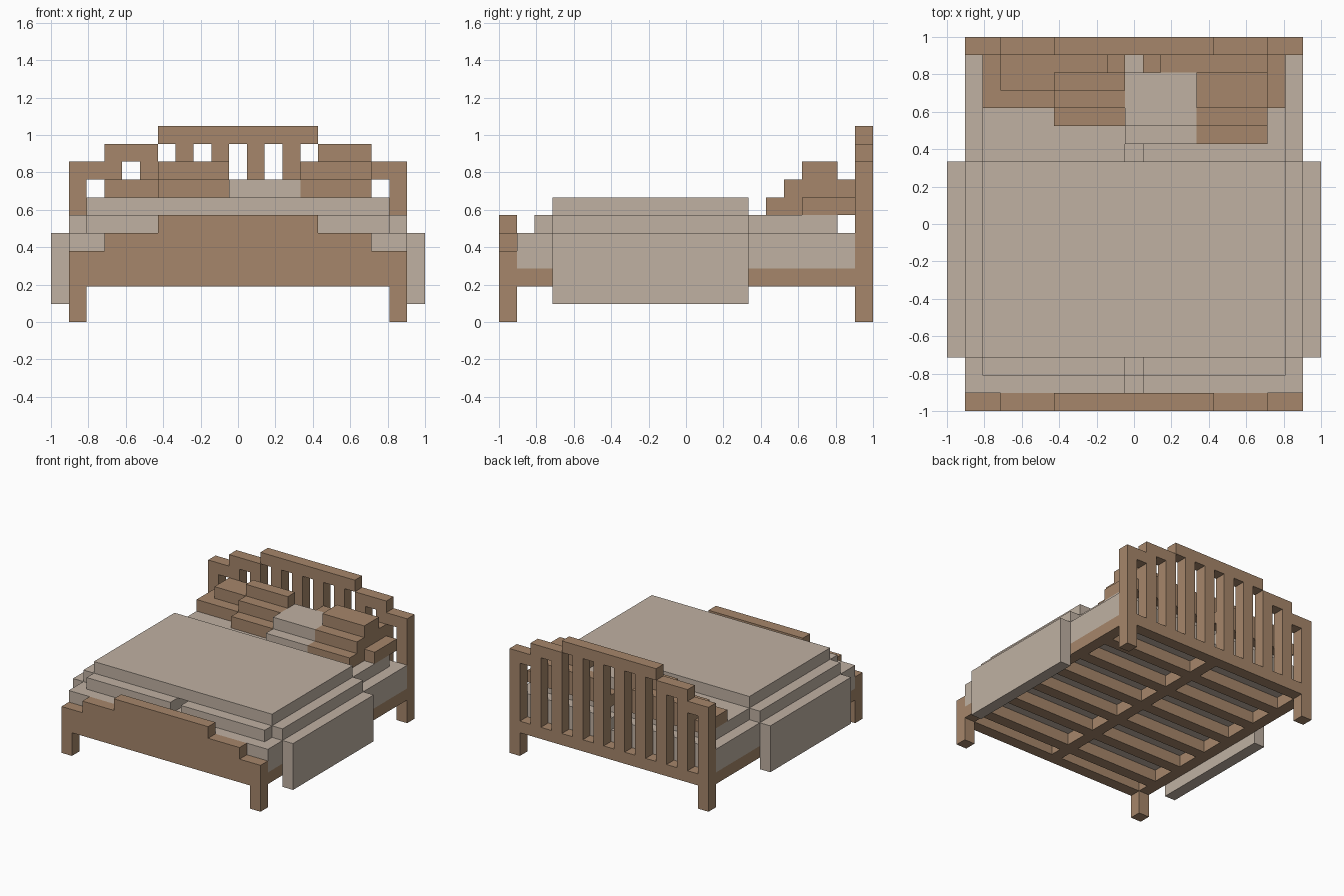
import bpy, bmesh

old = bpy.data.objects.get("Cube")
if old:
    bpy.data.objects.remove(old, do_unlink=True)

U = 2 / 21          # one block of the grid; the bed is 21 blocks square
N = 21


def material(name, rgb):
    m = bpy.data.materials.new(name)
    m.use_nodes = True
    m.diffuse_color = (*rgb, 1)
    m.node_tree.nodes["Principled BSDF"].inputs["Base Color"].default_value = (*rgb, 1)
    return m


WOOD = material("wood_brown", (0.380, 0.240, 0.145))
CLOTH = material("linen_grey", (0.525, 0.440, 0.365))


def finish(name, bm, mat):
    bmesh.ops.recalc_face_normals(bm, faces=bm.faces)
    me = bpy.data.meshes.new(name)
    bm.to_mesh(me)
    bm.free()
    me.materials.append(mat)
    ob = bpy.data.objects.new(name, me)
    bpy.context.collection.objects.link(ob)
    return ob


def mirrored(boxes):
    """Boxes plus their copies on the other side of the bed."""
    return boxes + [(N - b, N - a, *rest) for a, b, *rest in boxes]


def blocks(name, mat, boxes):
    """One object made of boxes (x0, x1, y0, y1, z0, z1) in grid units."""
    bm = bmesh.new()
    for x0, x1, y0, y1, z0, z1 in boxes:
        vs = bmesh.ops.create_cube(bm, size=1)["verts"]
        for v in vs:
            v.co = (((x0 + x1 - N) / 2 + v.co.x * (x1 - x0)) * U,
                    ((y0 + y1 - N) / 2 + v.co.y * (y1 - y0)) * U,
                    ((z0 + z1) / 2 + v.co.z * (z1 - z0)) * U)
    return finish(name, bm, mat)


def panel(name, mat, half, y0, y1):
    """Board cut from a symmetrical outline; half lists (x, z) of the -x side."""
    pts = half + [(N - x, z) for x, z in reversed(half)]
    bm = bmesh.new()
    f = bm.faces.new([bm.verts.new(((x - N / 2) * U, (y0 - N / 2) * U, z * U)) for x, z in pts])
    ext = bmesh.ops.extrude_face_region(bm, geom=[f])["geom"]
    for v in ext:
        if isinstance(v, bmesh.types.BMVert):
            v.co.y += (y1 - y0) * U
    return finish(name, bm, mat)


# Footboard with stepped top and two legs
panel("footboard", WOOD,
      [(2, 2), (2, 0), (1, 0), (1, 4), (3, 4), (3, 5), (6, 5), (6, 6)], 0, 1)

# Headboard: posts, bottom rail, stepped top rail and slats
blocks("headboard_posts", WOOD, mirrored([(1, 2, 20, 21, 0, 9)]))
blocks("headboard_bottom_rail", WOOD, [(2, 19, 20, 21, 2, 3)])
blocks("headboard_top_rail", WOOD,
       mirrored([(2, 3, 20, 21, 8, 9), (3, 6, 20, 21, 9, 10)]) + [(6, 15, 20, 21, 10, 11)])
blocks("headboard_slats", WOOD,
       [(x, x + 1, 20, 21, 3, 9 if x in (3, 5, 15, 17) else 10) for x in range(3, 18, 2)])

# Bed frame: side rails, centre beam and cross slats
blocks("side_rails", WOOD, mirrored([(1, 2, 1, 20, 2, 3)]))
blocks("centre_beam", WOOD, [(10, 11, 1, 20, 2, 3)])
blocks("cross_slats", WOOD, mirrored([(2, 10, y, y + 1, 2, 3) for y in range(2, 18, 3)]))

# Mattress with a notch at head and foot, and two toppers with a gap between
blocks("mattress", CLOTH, [(1, 20, 1, 20, 3, 4), (1, 20, 2, 19, 4, 5)])
blocks("mattress_ends", CLOTH, mirrored([(1, 10, 1, 2, 4, 5), (1, 10, 19, 20, 4, 5)]))
blocks("mattress_toppers", CLOTH, mirrored([(2, 10, 2, 19, 5, 6)]))

# Duvet: top, shoulders and hanging sides
blocks("duvet_top", CLOTH, [(2, 19, 3, 14, 6, 7)])
blocks("duvet_shoulders", CLOTH, mirrored([(1, 2, 3, 14, 5, 6)]))
blocks("duvet_sides", CLOTH, mirrored([(0, 1, 3, 14, 1, 5)]))

# Rear pillows against the headboard
blocks("rear_pillow_right", WOOD,
       [(2, 10, 17, 20, 6, 7), (3, 6, 18, 20, 7, 8), (6, 9, 19, 20, 7, 8)])
blocks("rear_pillow_left", WOOD, [(11, 19, 17, 20, 6, 7), (12, 18, 19, 20, 7, 8)])

# Front pillows, stepped up towards the headboard
blocks("front_pillow_right", WOOD,
       [(6, 10, 16, 17, 6, 7), (6, 10, 17, 18, 7, 8), (6, 10, 18, 19, 7, 9)])
blocks("front_pillow_left", WOOD,
       [(14, 18, 15, 16, 6, 7), (14, 18, 16, 17, 6, 8), (14, 18, 17, 19, 7, 9)])
blocks("middle_pillow", CLOTH,
       [(10, 14, 15, 16, 6, 7), (10, 14, 16, 17, 6, 8), (10, 14, 17, 19, 7, 8),
        (10, 11, 17, 19, 6, 7)])
